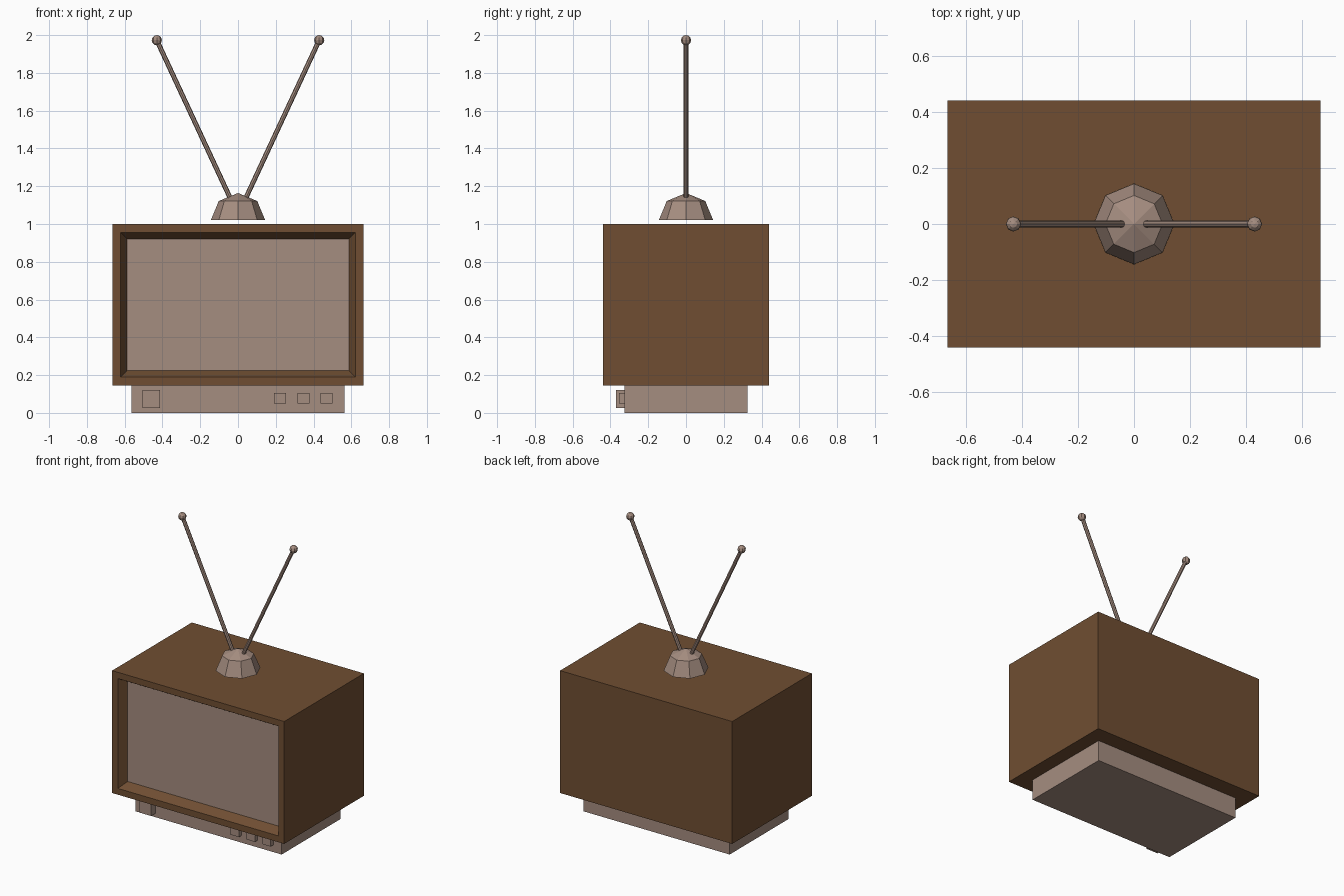
import bpy, bmesh
from mathutils import Vector

if "Cube" in bpy.data.objects:
    bpy.data.objects.remove(bpy.data.objects["Cube"], do_unlink=True)


def make_material(name, color):
    mat = bpy.data.materials.new(name)
    mat.diffuse_color = (*color, 1)
    mat.use_nodes = True
    mat.node_tree.nodes["Principled BSDF"].inputs["Base Color"].default_value = (*color, 1)
    return mat


wood = make_material("brown wood", (0.16, 0.076, 0.032))
plastic = make_material("warm grey plastic", (0.376, 0.266, 0.216))


def add_object(name, bm, *materials):
    bmesh.ops.recalc_face_normals(bm, faces=bm.faces[:])
    mesh = bpy.data.meshes.new(name)
    bm.to_mesh(mesh)
    bm.free()
    for mat in materials:
        mesh.materials.append(mat)
    obj = bpy.data.objects.new(name, mesh)
    bpy.context.collection.objects.link(obj)
    return obj


def box_mesh(low, high):
    bm = bmesh.new()
    bmesh.ops.create_cube(bm, size=1)
    low, high = Vector(low), Vector(high)
    bmesh.ops.scale(bm, vec=high - low, verts=bm.verts)
    bmesh.ops.translate(bm, vec=(low + high) / 2, verts=bm.verts)
    return bm


def add_ball(name, center, radius, half=False):
    bm = bmesh.new()
    bmesh.ops.create_uvsphere(bm, u_segments=8, v_segments=4 if half else 6, radius=radius)
    if half:
        # Keep the upper half and close its underside
        bmesh.ops.delete(bm, geom=[v for v in bm.verts if v.co.z < -0.01], context="VERTS")
        bmesh.ops.holes_fill(bm, edges=[e for e in bm.edges if e.is_boundary], sides=0)
    bmesh.ops.translate(bm, vec=center, verts=bm.verts)
    return add_object(name, bm, plastic)


def add_rod(name, start, end, radius):
    start, end = Vector(start), Vector(end)
    axis = end - start
    bm = bmesh.new()
    bmesh.ops.create_cone(bm, cap_ends=True, segments=8, radius1=radius,
                          radius2=radius, depth=axis.length)
    bmesh.ops.rotate(bm, matrix=axis.to_track_quat("Z", "Y").to_matrix(), verts=bm.verts)
    bmesh.ops.translate(bm, vec=(start + end) / 2, verts=bm.verts)
    return add_object(name, bm, plastic)


# Cabinet: inset front frame, then a sloping recess down to the screen
bm = box_mesh((-0.665, -0.44, 0.145), (0.665, 0.44, 1.0))
bm.normal_update()
screen = min(bm.faces, key=lambda f: f.calc_center_median().y)
bmesh.ops.inset_region(bm, faces=[screen], thickness=0.062)
bmesh.ops.inset_region(bm, faces=[screen], thickness=0.049, depth=-0.06)
screen.material_index = 1
add_object("cabinet", bm, wood, plastic)

# Base and front controls
add_object("base", box_mesh((-0.565, -0.325, 0), (0.565, 0.325, 0.145)), plastic)
add_object("power_button", box_mesh((-0.505, -0.37, 0.025), (-0.412, -0.32, 0.12)), plastic)
for i, x in enumerate((0.223, 0.347, 0.469)):
    add_object(f"control_button_{i + 1}",
               box_mesh((x - 0.032, -0.355, 0.05), (x + 0.032, -0.32, 0.105)), plastic)

# Antenna
add_ball("antenna_base", (0, 0, 1.02), 0.144, half=True)
for side, s in (("left", 1), ("right", -1)):
    tip = (s * 0.43, 0, 1.973)
    add_rod(f"{side}_antenna_rod", (s * 0.01, 0, 1.07), tip, 0.013)
    add_ball(f"{side}_antenna_tip", tip, 0.027)
